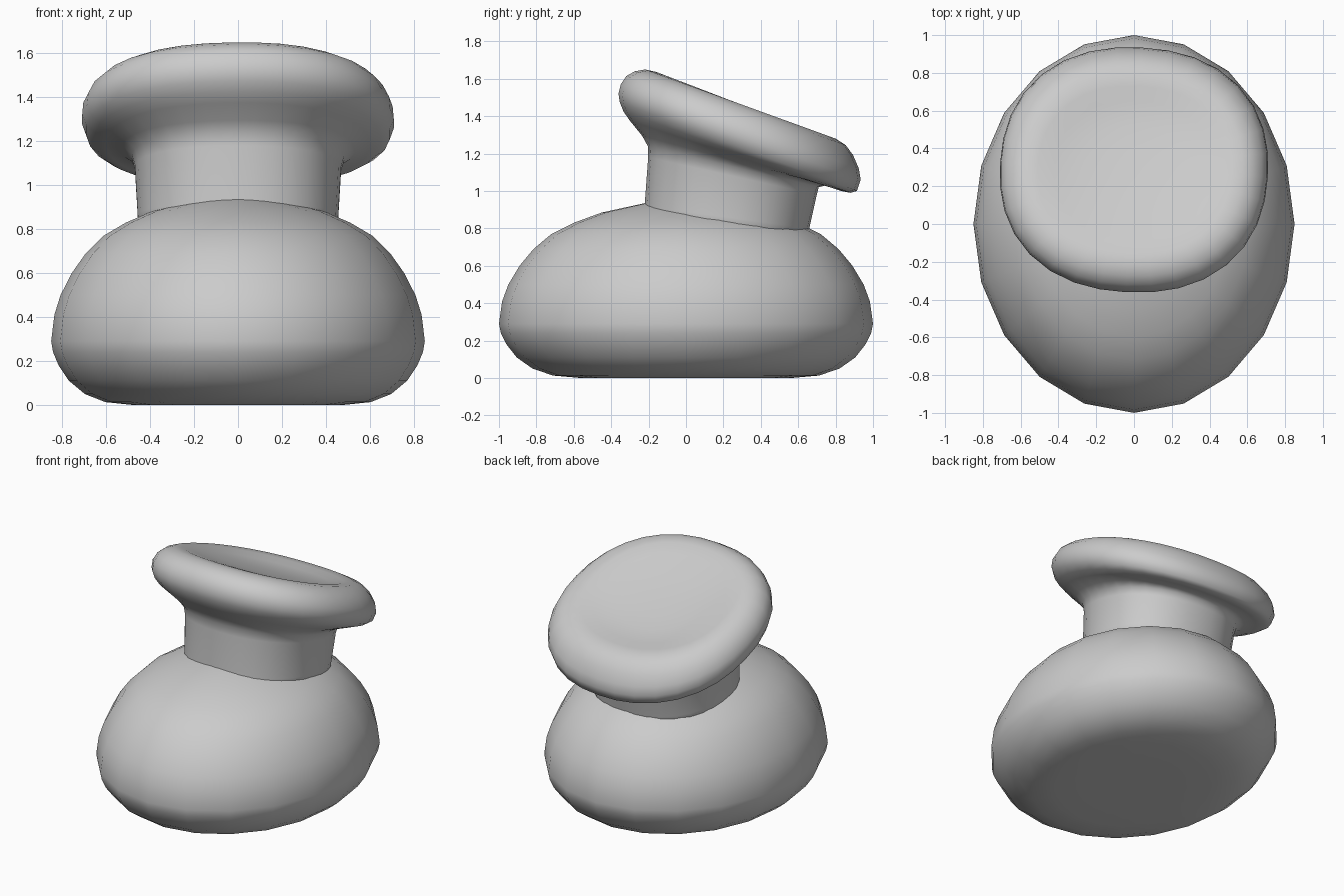
import bpy, bmesh, math


def outline(n, p, yaw=0.0):
    """Unit superellipse points, optionally rotated."""
    pts = []
    for i in range(n):
        a = 2 * math.pi * i / n + math.pi / 2
        c, s = math.cos(a), math.sin(a)
        r = (abs(c) ** p + abs(s) ** p) ** (-1 / p)
        pts.append((r * math.cos(a + yaw), r * math.sin(a + yaw)))
    return pts


def loft(name, rings, shape, first_tip, last_tip):
    """Skin rings given as (front y, front z, back y, back z, half width)."""
    bm = bmesh.new()
    loops = []
    for yf, zf, yb, zb, w in rings:
        cy, cz, hy, hz = (yf + yb) / 2, (zf + zb) / 2, (yb - yf) / 2, (zb - zf) / 2
        loops.append([bm.verts.new((w * x, cy + hy * y, cz + hz * y)) for x, y in shape])
    n = len(shape)
    for lo, hi in zip(loops, loops[1:]):
        for i in range(n):
            j = (i + 1) % n
            bm.faces.new((lo[i], lo[j], hi[j], hi[i]))
    for loop, tip in ((loops[0], first_tip), (loops[-1], last_tip)):
        v = bm.verts.new(tip)
        for i in range(n):
            bm.faces.new((loop[i], loop[(i + 1) % n], v))
    bmesh.ops.recalc_face_normals(bm, faces=bm.faces)
    for f in bm.faces:
        f.smooth = True
    me = bpy.data.meshes.new(name)
    bm.to_mesh(me)
    bm.free()
    ob = bpy.data.objects.new(name, me)
    bpy.context.collection.objects.link(ob)
    return ob


# Rounded oval base with a flat underside
profile = [(0.3, 0), (0.56, 0.0), (0.71, 0.013), (0.82, 0.05), (0.905, 0.11),
           (0.96, 0.18), (0.99, 0.24), (1, 0.29), (0.983, 0.41), (0.95, 0.5),
           (0.89, 0.6), (0.815, 0.69), (0.72, 0.77), (0.6, 0.83), (0.45, 0.885),
           (0.22, 0.935), (0.1, 0.947)]
loft("base", [(-r, z, r, z, 0.85 * r) for r, z in profile],
     outline(20, 2), (0, 0, 0), (0, 0, 0.95))

# Neck flaring into a tilted, dished cap
loft("neck_and_cap", [
    (-0.225, 0.80, 0.635, 0.68, 0.45),
    (-0.222, 0.92, 0.66, 0.80, 0.457),
    (-0.203, 1.18, 0.70, 0.98, 0.47),
    (-0.205, 1.24, 0.71, 1.02, 0.485),
    (-0.235, 1.295, 0.75, 1.03, 0.53),
    (-0.30, 1.375, 0.83, 1.00, 0.60),
    (-0.335, 1.425, 0.88, 0.99, 0.65),
    (-0.355, 1.475, 0.915, 1.00, 0.69),
    (-0.362, 1.52, 0.935, 1.06, 0.71),
    (-0.35, 1.57, 0.925, 1.12, 0.705),
    (-0.32, 1.615, 0.895, 1.19, 0.675),
    (-0.275, 1.64, 0.855, 1.245, 0.63),
    (-0.22, 1.65, 0.80, 1.28, 0.575),
    (-0.16, 1.637, 0.73, 1.295, 0.51),
    (-0.08, 1.595, 0.65, 1.30, 0.42),
    (0.05, 1.525, 0.52, 1.33, 0.27),
    (0.17, 1.468, 0.40, 1.373, 0.13),
], outline(32, 2.25, -0.06), (0, 0.2, 0.74), (0, 0.285, 1.417))
